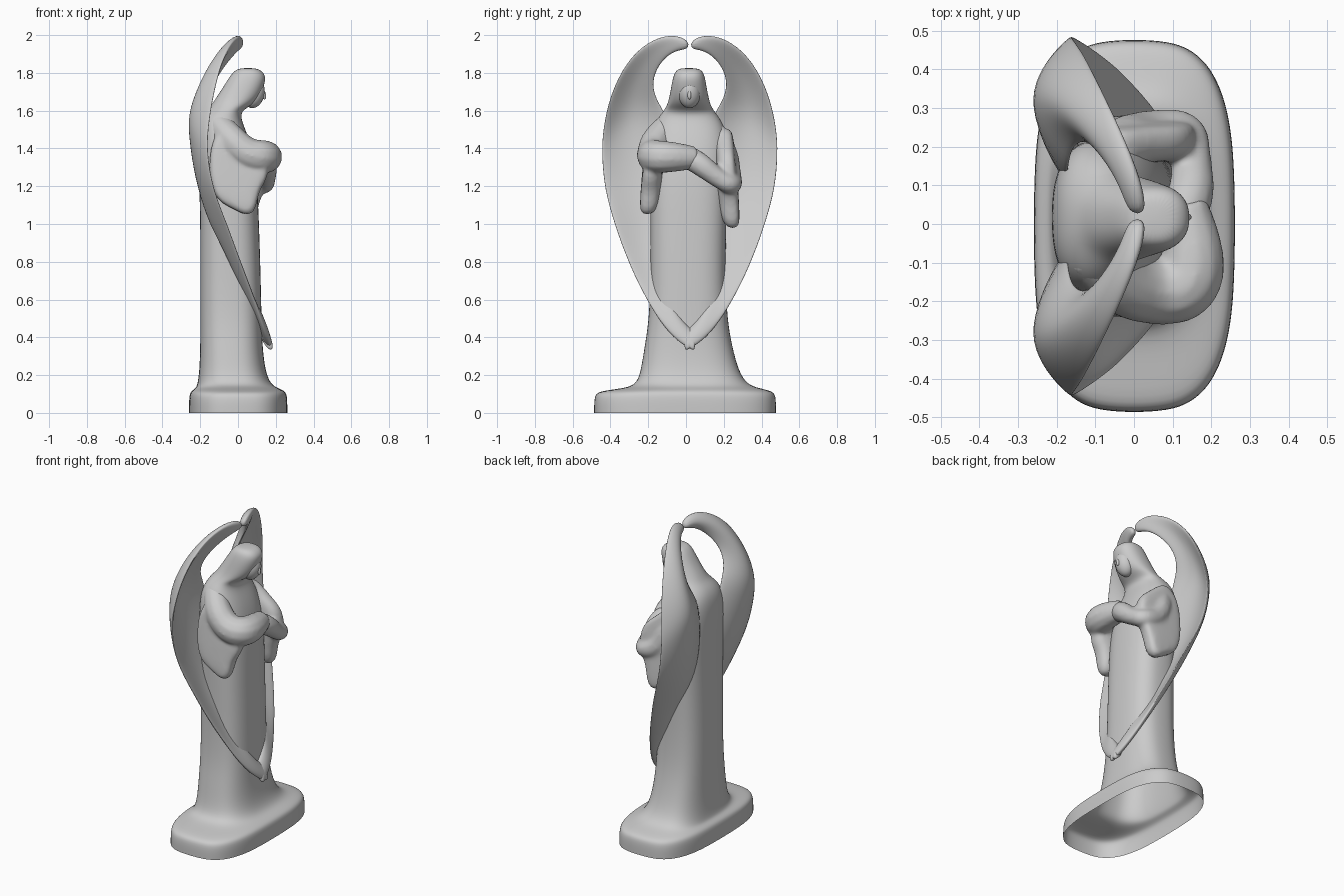
import bpy, bmesh, math
from mathutils import Vector

if "Cube" in bpy.data.objects:
    bpy.data.objects.remove(bpy.data.objects["Cube"])


def finish(name, bm, levels=2):
    """Turn a bmesh into a smooth, subdivided object."""
    bmesh.ops.recalc_face_normals(bm, faces=bm.faces)
    me = bpy.data.meshes.new(name)
    bm.to_mesh(me)
    bm.free()
    for p in me.polygons:
        p.use_smooth = True
    ob = bpy.data.objects.new(name, me)
    bpy.context.collection.objects.link(ob)
    sub = ob.modifiers.new("smooth", "SUBSURF")
    sub.levels = sub.render_levels = levels
    return ob


def loft(name, rings, cap_start=True, cap_end=True, levels=2):
    """Skin a list of closed rings with equal point counts."""
    bm = bmesh.new()
    vs = [[bm.verts.new(p) for p in r] for r in rings]
    n = len(vs[0])
    for a, b in zip(vs, vs[1:]):
        for i in range(n):
            j = (i + 1) % n
            bm.faces.new((a[i], a[j], b[j], b[i]))
    if cap_start:
        bm.faces.new(vs[0])
    if cap_end:
        bm.faces.new(vs[-1])
    return finish(name, bm, levels)


def section(z, x0, x1, y0, y1, e, n=32):
    """Superellipse cross-section filling a box at height z."""
    pts = []
    for i in range(n):
        a = 2 * math.pi * i / n
        c, s = math.cos(a), math.sin(a)
        px = math.copysign(abs(c) ** (2 / e), c)
        py = math.copysign(abs(s) ** (2 / e), s)
        pts.append(((x0 + x1) / 2 + px * (x1 - x0) / 2,
                    (y0 + y1) / 2 + py * (y1 - y0) / 2, z))
    return pts


# Plinth, robe, shoulders and hooded head as one hollow, open-bottomed shell
body = [
    (0.0, -.26, .262, -.488, .478, 3.1), (.01, -.26, .262, -.488, .478, 3.1),
    (.09, -.26, .262, -.488, .478, 3.1), (.115, -.25, .25, -.465, .46, 3.0),
    (.13, -.225, .215, -.33, .39, 2.9), (.15, -.215, .175, -.265, .325, 2.8),
    (.22, -.205, .145, -.24, .28, 2.7), (.35, -.2, .13, -.22, .245, 2.7),
    (.5, -.2, .125, -.195, .218, 2.7), (.75, -.2, .12, -.188, .208, 2.7),
    (1.05, -.2, .11, -.19, .215, 2.7), (1.25, -.208, .10, -.19, .22, 2.6),
    (1.4, -.215, .075, -.19, .225, 2.5), (1.5, -.21, .04, -.175, .21, 2.4),
    (1.56, -.195, .015, -.15, .18, 2.3), (1.60, -.17, .02, -.118, .148, 2.2),
    (1.63, -.14, .075, -.1, .13, 2.2), (1.67, -.115, .115, -.088, .12, 2.2),
    (1.73, -.075, .138, -.078, .108, 2.3), (1.78, -.045, .148, -.068, .1, 2.3),
    (1.81, -.02, .128, -.055, .088, 2.4), (1.826, .01, .095, -.03, .06, 2.4),
]
loft("robed_body", [section(*r) for r in body], cap_start=False)

# Wing stations: outer edge xyz, inner edge xyz, backward bulge, half thickness
# (y is the distance from the statue's centre line)
stations = [
    ((.015, .004, 1.975), (.005, .004, 1.925), .0, .024),
    ((.005, .10, 2.01), (.0, .06, 1.92), .01, .03),
    ((-.04, .225, 1.968), (-.03, .12, 1.89), .025, .032),
    ((-.09, .34, 1.86), (-.085, .175, 1.82), .045, .03),
    ((-.13, .428, 1.68), (-.13, .195, 1.74), .07, .028),
    ((-.155, .466, 1.5), (-.16, .17, 1.655), .09, .026),
    ((-.16, .475, 1.37), (-.17, .10, 1.56), .08, .024),
    ((-.13, .46, 1.18), (-.17, .07, 1.3), .065, .022),
    ((-.055, .405, 1.0), (-.15, .10, 1.05), .04, .022),
    ((-.005, .35, .85), (-.06, .14, .9), .03, .022),
    ((.055, .28, .69), (.0, .15, .75), .02, .022),
    ((.115, .18, .51), (.09, .11, .60), .01, .022),
    ((.155, .085, .39), (.12, .05, .50), .0, .025),
    ((.175, -.01, .33), (.13, -.01, .44), .0, .025),
    ((.175, -.03, .33), (.13, -.03, .44), .0, .025),
]
for label, side in (("left", 1), ("right", -1)):
    rings = []
    for outer, inner, bulge, thick in stations:
        o, i, ring = Vector(outer), Vector(inner), []
        for k in range(12):
            a = 2 * math.pi * k / 12
            s = (1 - math.cos(a)) / 2
            p = o.lerp(i, s)
            p.x += thick * math.sin(a) - bulge * math.sin(math.pi * s)
            ring.append((p.x, .02 + side * p.y, p.z))
        rings.append(ring)
    loft(label + "_wing", rings)


def limb(name, path):
    """Round tube along x, y, z, radius points."""
    cu = bpy.data.curves.new(name, "CURVE")
    cu.dimensions = "3D"
    cu.bevel_depth = 1
    cu.bevel_resolution = 4
    cu.use_fill_caps = True
    sp = cu.splines.new("NURBS")
    sp.points.add(len(path) - 1)
    for pt, (x, y, z, r) in zip(sp.points, path):
        pt.co = (x, y, z, 1)
        pt.radius = r
    sp.use_endpoint_u = True
    sp.order_u = 3
    sp.resolution_u = 8
    ob = bpy.data.objects.new(name, cu)
    bpy.context.collection.objects.link(ob)
    return ob


# Folded arms
arms = {
    "right": limb("right_arm", [(-.12, -.06, 1.545, .07), (-.05, -.155, 1.46, .08),
                                (.05, -.18, 1.365, .085), (.145, -.165, 1.355, .09),
                                (.155, -.05, 1.355, .08), (.13, .05, 1.35, .06)]),
    "left": limb("left_arm", [(-.11, .10, 1.54, .07), (-.04, .195, 1.4, .08),
                              (.02, .23, 1.25, .065), (.14, .25, 1.20, .052),
                              (.15, .17, 1.24, .05), (.15, .06, 1.33, .065),
                              (.11, .0, 1.36, .06)]),
}

# Hanging sleeves: side profile (x, z) given thickness in y, fused with the arms
sleeve = [(-.15, 1.46), (-.05, 1.54), (.06, 1.44), (.16, 1.38), (.17, 1.24), (.11, 1.17),
          (.10, 1.06), (.05, 1.02), (-.03, 1.07), (-.12, 1.11), (-.16, 1.25)]
for label, side, drop in (("right", -1, .01), ("left", 1, -.06)):
    rings = []
    for out, scale in ((.12, .85), (.18, 1), (.215, .97), (.235, .85)):
        ring = []
        for x, z in sleeve:
            low = (1.5 - z) / .45          # sleeves spread outward lower down
            ring.append((x * scale, .02 + side * (out + .035 * low),
                         1.26 + (z - 1.26) * scale + drop * low))
        rings.append(ring)
    cloth = loft(label + "_sleeve", rings)
    bpy.ops.object.select_all(action="DESELECT")
    for ob in (cloth, arms[label]):
        ob.select_set(True)
    bpy.context.view_layer.objects.active = cloth
    bpy.ops.object.convert(target="MESH")
    bpy.ops.object.join()
    cloth = bpy.context.view_layer.objects.active
    cloth.name = label + "_draped_arm"
    mesh = cloth.modifiers.new("fuse", "REMESH")
    mesh.mode, mesh.voxel_size, mesh.use_smooth_shade = "VOXEL", .01, True
    soft = cloth.modifiers.new("soften", "SMOOTH")
    soft.factor, soft.iterations = .5, 10


def ball(name, centre, size, tilt=0):
    bpy.ops.mesh.primitive_uv_sphere_add(segments=24, ring_count=14, location=centre,
                                         rotation=(0, tilt, 0))
    ob = bpy.context.object
    ob.name = name
    ob.scale = size
    bpy.ops.object.shade_smooth()


# Bowed face with nose
ball("face", (.085, .018, 1.69), (.055, .058, .078), .25)
ball("nose", (.136, .018, 1.685), (.012, .010, .026), -.2)
